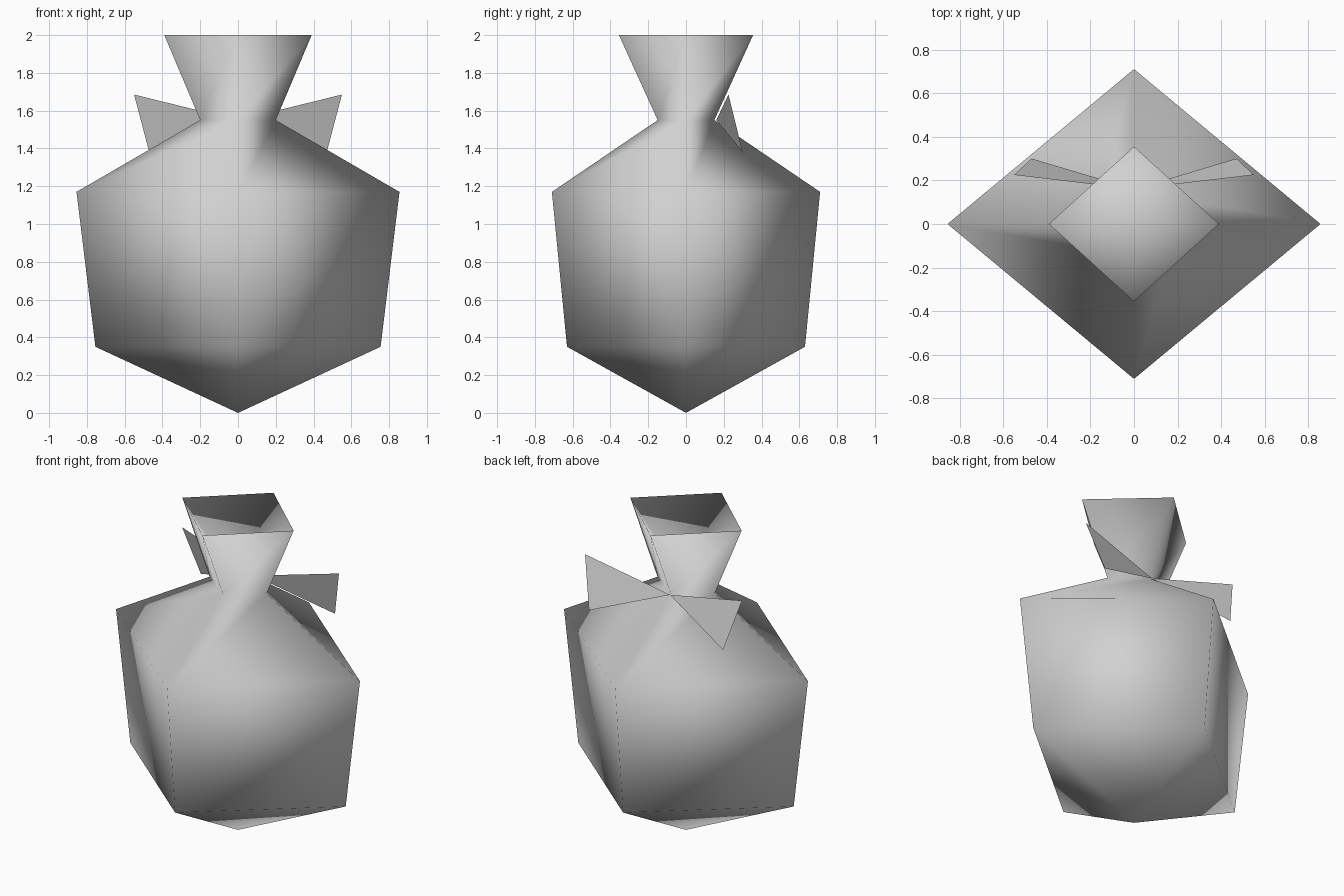
import bpy
import bmesh

cube = bpy.data.objects.get("Cube")
if cube:
    bpy.data.objects.remove(cube, do_unlink=True)

# One plain cloth colour
cloth = bpy.data.materials.new("light_grey_cloth")
cloth.use_nodes = True
GREY = (0.64, 0.64, 0.64, 1)
cloth.diffuse_color = GREY
cloth.node_tree.nodes["Principled BSDF"].inputs["Base Color"].default_value = GREY


def finish(name, bm, smooth):
    """Turn a bmesh into a named object with the cloth material."""
    mesh = bpy.data.meshes.new(name)
    bm.to_mesh(mesh)
    bm.free()
    for poly in mesh.polygons:
        poly.use_smooth = smooth
    mesh.materials.append(cloth)
    obj = bpy.data.objects.new(name, mesh)
    bpy.context.collection.objects.link(obj)
    return obj


# Sack: four-sided rings (half width, half depth, height) closed by end points
RINGS = [
    (0.755, 0.63, 0.35),   # base
    (0.855, 0.71, 1.17),   # shoulder
    (0.20, 0.15, 1.55),    # tied neck
    (0.39, 0.355, 2.0),    # flared mouth
]
bm = bmesh.new()
bottom = bm.verts.new((0, 0, 0))
mouth_pit = bm.verts.new((0, 0, 1.55))
rings = [[bm.verts.new(p) for p in ((w, 0, z), (0, d, z), (-w, 0, z), (0, -d, z))]
         for w, d, z in RINGS]
for i in range(4):
    j = (i + 1) % 4
    bm.faces.new((bottom, rings[0][j], rings[0][i]))
    for low, high in zip(rings, rings[1:]):
        bm.faces.new((low[i], low[j], high[j], high[i]))
    bm.faces.new((rings[-1][i], rings[-1][j], mouth_pit))
bmesh.ops.recalc_face_normals(bm, faces=bm.faces)
finish("sack", bm, True)

# Bow: a flat triangular loop on each side of the knot behind the neck
for name, side in (("left_bow_loop", 1), ("right_bow_loop", -1)):
    bm = bmesh.new()
    points = [(0, 0.16, 1.55), (side * 0.55, 0.225, 1.685), (side * 0.47, 0.30, 1.38)]
    face = bm.faces.new([bm.verts.new(p) for p in points])
    face.normal_update()
    if face.normal.y < 0:
        face.normal_flip()
    finish(name, bm, False)
